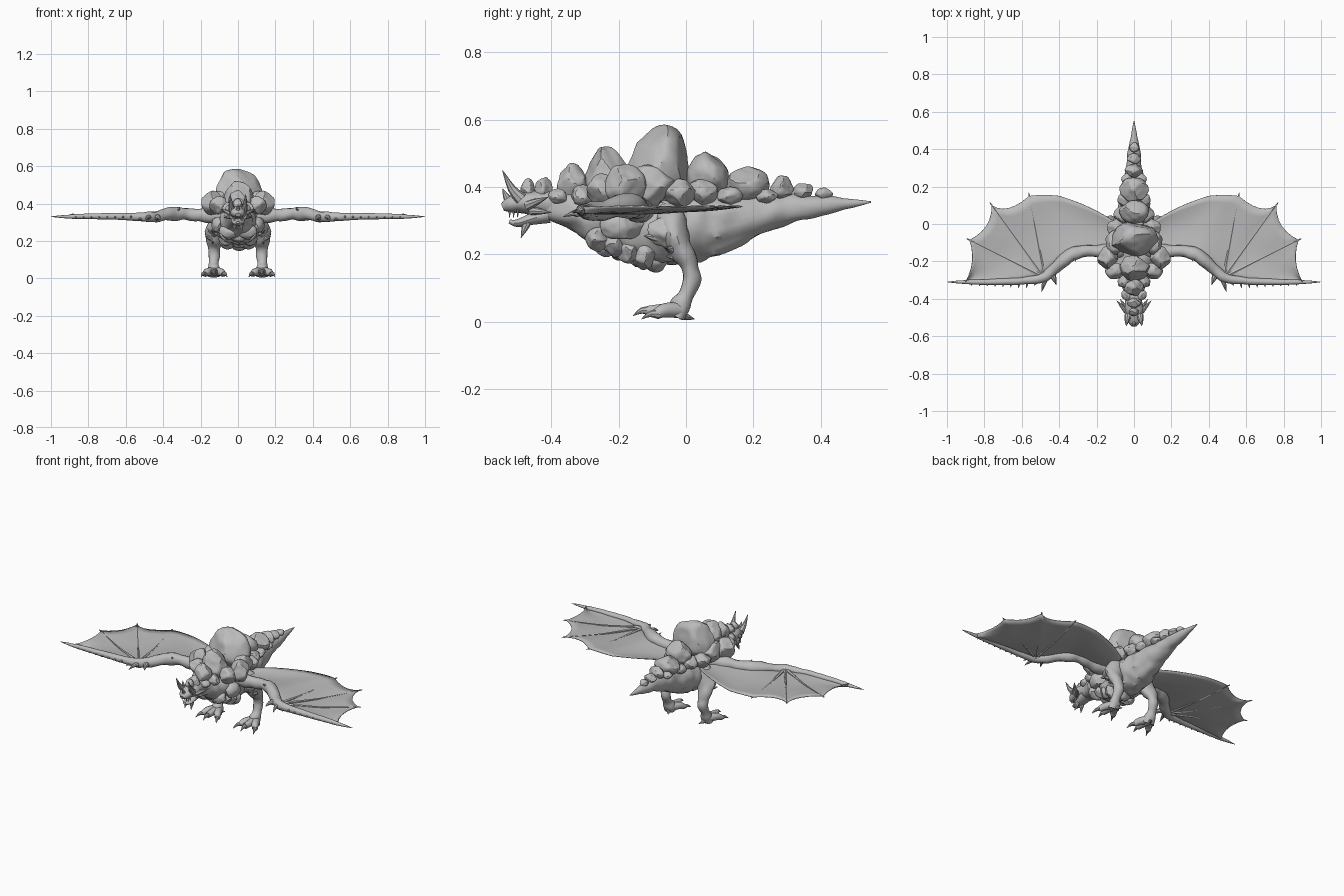
import bpy, bmesh, math, random
from mathutils import Vector, noise

if "Cube" in bpy.data.objects:
    bpy.data.objects.remove(bpy.data.objects["Cube"])

grey = bpy.data.materials.new("stone_grey")
grey.use_nodes = True
GREY = (0.5, 0.5, 0.5, 1)
grey.diffuse_color = GREY
grey.node_tree.nodes["Principled BSDF"].inputs["Base Color"].default_value = GREY


def finish(name, bm, mirror=False, angle=40):
    bmesh.ops.recalc_face_normals(bm, faces=bm.faces)
    mesh = bpy.data.meshes.new(name)
    bm.to_mesh(mesh)
    bm.free()
    ob = bpy.data.objects.new(name, mesh)
    bpy.context.collection.objects.link(ob)
    mesh.materials.append(grey)
    bpy.ops.object.select_all(action='DESELECT')
    ob.select_set(True)
    bpy.context.view_layer.objects.active = ob
    bpy.ops.object.shade_smooth_by_angle(angle=math.radians(angle))
    if mirror:
        ob.modifiers.new("Mirror", 'MIRROR').use_mirror_merge = False
    return ob


def spline(points, steps):
    # Catmull-Rom interpolation of points of any dimension
    out = []
    n = len(points)
    for i in range(n - 1):
        a, b, c, d = (points[max(0, min(n - 1, i + k))] for k in (-1, 0, 1, 2))
        for s in range(steps):
            t = s / steps
            out.append([0.5 * (2 * q + (r - p) * t + (2 * p - 5 * q + 4 * r - u) * t * t
                               + (3 * q - p - 3 * r + u) * t ** 3)
                        for p, q, r, u in zip(a, b, c, d)])
    return out + [list(points[-1])]


def tube(name, points, mirror=False, sides=14, steps=4, lumps=0.0):
    # points are x, y, z, side radius and optional second radius
    pts = spline(points, steps)
    locs = [Vector(p[:3]) for p in pts]
    way = locs[-1] - locs[0]
    axis = min(range(3), key=lambda k: abs(way[k]))
    ref = Vector([float(k == axis) for k in range(3)])
    bm = bmesh.new()
    rings = []
    for i, p in enumerate(pts):
        tangent = (locs[min(i + 1, len(locs) - 1)] - locs[max(i - 1, 0)]).normalized()
        u = (ref - tangent * ref.dot(tangent)).normalized()
        v = tangent.cross(u)
        ring = []
        for k in range(sides):
            a = math.tau * k / sides
            co = locs[i] + u * math.cos(a) * max(p[3], .001) + v * math.sin(a) * max(p[-1], .001)
            co += (co - locs[i]) * lumps * noise.noise(co * 22)
            ring.append(bm.verts.new(co))
        rings.append(ring)
    for r, s in zip(rings, rings[1:]):
        for k in range(sides):
            j = (k + 1) % sides
            bm.faces.new((r[k], r[j], s[j], s[k]))
    bm.faces.new(rings[0])
    bm.faces.new(rings[-1])
    return finish(name, bm, mirror)


def spike(name, base, tip, radius, mirror=True, bend=0.0):
    # tapered claw or horn, bent upward in the middle by the given amount
    mid = [(a + b) / 2 for a, b in zip(base, tip)]
    mid[2] += bend
    tube(name, [(*base, radius), (*mid, radius * .65), (*tip, .001)], mirror, 8, 3)


def rock(name, loc, size, seed, mirror=False):
    # sphere chopped by random planes, giving a worn boulder
    rng = random.Random(seed)
    bm = bmesh.new()
    bmesh.ops.create_icosphere(bm, subdivisions=4, radius=1)
    cuts = [(Vector([rng.uniform(-1, 1) for _ in range(3)]).normalized(), rng.uniform(.74, .9))
            for _ in range(16)]
    for v in bm.verts:
        for n, d in cuts:
            over = v.co.dot(n) - d
            if over > 0:
                v.co -= n * over * .9
        v.co *= 1.1 + .07 * noise.noise(v.co * 2.5 + Vector((seed, 0, 0)))
        v.co = Vector([c * s + o for c, s, o in zip(v.co, size, loc)])
    finish(name, bm, mirror, 28)


# body with neck and tail: y, centre height, half width, half height
body = [(-.47, .35, .035, .03), (-.4, .345, .045, .045), (-.33, .33, .065, .055),
        (-.26, .31, .09, .08), (-.17, .285, .105, .105), (-.07, .28, .11, .11),
        (.02, .285, .1, .105), (.1, .295, .085, .088), (.2, .317, .062, .065),
        (.3, .335, .044, .045), (.42, .346, .027, .027), (.55, .356, .002, .002)]
tube("body", [(0, y, z, w, h) for y, z, w, h in body], sides=28, steps=6, lumps=.16)

# head and jaws
tube("head", [(0, -.4, .35, .045, .04), (0, -.45, .355, .05, .036), (0, -.49, .353, .042, .03),
              (0, -.525, .347, .032, .024), (0, -.545, .34, .015, .012)], lumps=.15)
tube("lower_jaw", [(0, -.41, .32, .04, .028), (0, -.46, .305, .034, .018),
                   (0, -.5, .293, .026, .012), (0, -.525, .298, .01, .006)])
spike("brow_horn", (.033, -.49, .365), (.042, -.545, .45), .019, bend=-.012)
spike("cheek_horn", (.038, -.47, .345), (.092, -.41, .37), .015)
spike("lower_cheek_horn", (.035, -.46, .33), (.075, -.4, .325), .013)
spike("chin_horn", (.015, -.47, .3), (.022, -.49, .25), .014)
spike("snout_horn", (0, -.525, .355), (0, -.545, .395), .014, False)
for i in range(3):
    spike("tooth", (.022 - i * .004, -.5 - i * .012, .335), (.022 - i * .004, -.5 - i * .012, .31), .004)

# boulders along the spine: y, height, half width, half length, half height
spine = [(-.47, .395, .024, .02, .028), (-.425, .395, .033, .026, .034),
         (-.34, .41, .048, .042, .055), (-.235, .43, .08, .062, .082),
         (-.08, .455, .118, .086, .124), (.065, .425, .075, .057, .074),
         (.18, .405, .07, .064, .05), (.285, .397, .045, .034, .034),
         (.35, .388, .034, .028, .024), (.41, .38, .026, .024, .018)]
for i, (y, z, w, l, h) in enumerate(spine):
    rock("spine_boulder", (0, y, z), (w, l, h), i + 3)

# boulders down each flank
flank = [(.14, -.18, .405, .052, .056, .06), (.1, -.25, .39, .05, .045, .045),
         (.1, -.1, .41, .055, .06, .06), (.095, -.02, .385, .045, .045, .04),
         (.065, .05, .385, .04, .045, .035), (.055, .13, .375, .03, .035, .027),
         (.05, -.31, .375, .035, .033, .03), (.042, -.38, .372, .025, .027, .022),
         (.04, .24, .372, .025, .03, .02)]
for i, (x, y, z, w, l, h) in enumerate(flank):
    rock("flank_boulder", (x, y, z), (w, l, h), i + 31, True)

# rough plates on chest and belly
for i in range(4):
    rock("chest_plate", (.05, -.26 + i * .045, .25 - i * .018), (.05, .035, .038), i + 51, True)
    rock("belly_plate", (0, -.24 + i * .05, .23 - i * .015), (.05, .033, .035), i + 61)
rock("shoulder", (.095, -.19, .285), (.042, .06, .045), 71, True)

# legs and feet
tube("leg", [(.06, -.05, .31, .05, .05), (.105, -.04, .27, .043, .066), (.125, -.015, .21, .035, .05),
             (.128, .01, .165, .028, .034), (.128, .018, .125, .026, .028),
             (.128, .0, .08, .023, .026), (.128, -.015, .05, .03, .034),
             (.128, -.03, .015, .026, .035)], True, 16, 5, .2)
rock("thigh_plate", (.125, -.055, .27), (.034, .055, .045), 72, True)
for dx, end_y, h in ((-.05, -.09, .022), (0, -.115, .032), (.05, -.09, .022)):
    tube("toe", [(.128 + dx * .2, -.02, .035, .024), (.128 + dx * .7, -.065, .034, .021),
                 (.128 + dx, end_y, h, .016)], True, 10)
    spike("toe_claw", (.128 + dx, end_y + .008, h), (.128 + dx * 1.4, end_y - .042, h - .014), .014, bend=.008)
spike("heel_claw", (.128, -.015, .02), (.105, .025, .008), .014)
spike("thigh_spike", (.125, -.08, .25), (.14, -.125, .255), .017)
spike("knee_spike", (.13, -.03, .21), (.175, -.06, .222), .018)
spike("shin_spike", (.128, -.015, .19), (.14, -.06, .195), .014)

# wing arm
arm = [(.06, -.13, .335, .05), (.16, -.145, .335, .037), (.27, -.145, .342, .032),
       (.34, -.17, .346, .036), (.42, -.235, .335, .03), (.48, -.285, .328, .027),
       (.58, -.303, .33, .02), (.75, -.31, .332, .016), (.9, -.31, .33, .011), (1, -.31, .33, .001)]
tube("wing_arm", arm, True, 12, 5, .2)

# wing membrane, a thin sagging sheet with a scalloped rear edge
tips = [(.1, .01), (.4, .15), (.56, .15), (.76, .1), (.88, -.085), (.9, -.31)]
dips = [(.24, .09), (.48, .155), (.67, .085), (.79, -.01), (.865, -.2)]
rear = []
for i, dip in enumerate(dips):
    a, d, b = Vector(tips[i]), Vector(dip), Vector(tips[i + 1])
    c = d * 2 - (a + b) / 2
    rear += [a * (1 - t) ** 2 + c * 2 * t * (1 - t) + b * t * t for t in (k / 6 for k in range(6))]
rear.append(Vector(tips[-1]))
front = spline([p[:3] for p in arm[:-1]], 6)
bm = bmesh.new()
rows = []
for i, edge in enumerate(rear):
    f = i / (len(rear) - 1) * (len(front) - 1)
    k = min(int(f), len(front) - 2)
    start = Vector(front[k]).lerp(Vector(front[k + 1]), f - k)
    end = Vector((edge.x, edge.y, .342))
    row = []
    for j in range(9):
        co = start.lerp(end, j / 8)
        co.z += -.012 * math.sin(math.pi * j / 8) + .004 * noise.noise(co * 9)
        row.append(bm.verts.new(co))
    rows.append(row)
for r, s in zip(rows, rows[1:]):
    for j in range(8):
        bm.faces.new((r[j], r[j + 1], s[j + 1], s[j]))
membrane = finish("wing_membrane", bm, True)
thick = membrane.modifiers.new("Solidify", 'SOLIDIFY')
thick.thickness, thick.offset = .004, 0

# finger bones in the membrane and points where they meet its edge
for x, y in tips[2:5]:
    w, e = Vector((.48, -.285, .33)), Vector((x, y, .342))
    m = w.lerp(e, .5) - Vector((0, 0, .01))
    tube("wing_finger", [(*w, .012), (*m, .005), (*e, .002)], True, 6)
    spike("wing_point", e, e + (e - w).normalized() * .018, .005)

# hand claws and small spines on the leading edge
for x, y in ((.415, -.325), (.495, -.365), (.535, -.33)):
    spike("hand_claw", (.45 + (x - .45) * .4, -.27, .325), (x, y, .312), .018, bend=.008)
for i in range(8):
    x = .57 + i * .042
    spike("edge_spine", (x, -.31, .33), (x + .006, -.343 + .002 * i, .326), .008)
spike("elbow_spike", (.33, -.17, .35), (.31, -.2, .375), .012)
